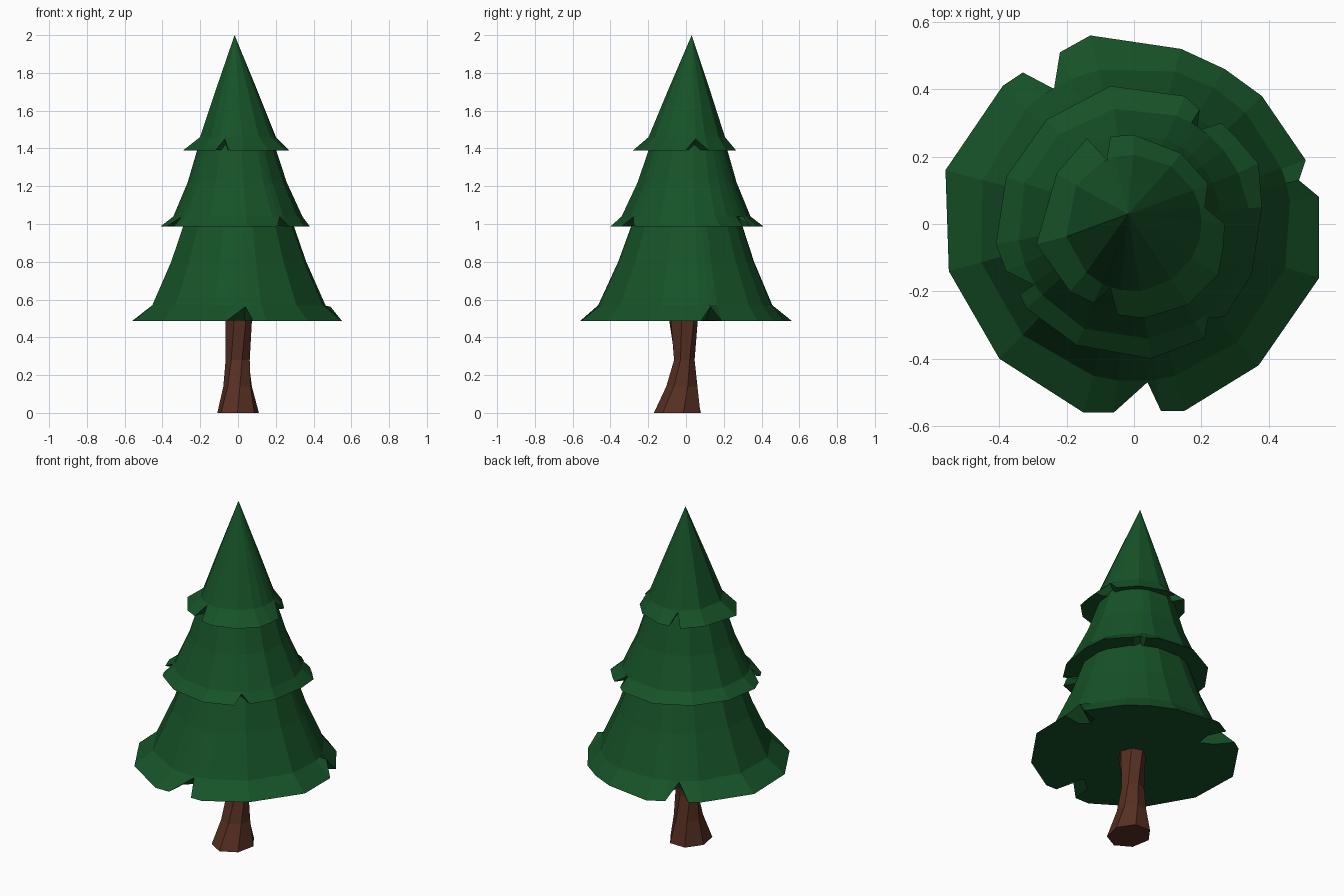
import bpy, bmesh, math

if "Cube" in bpy.data.objects:
    bpy.data.objects.remove(bpy.data.objects["Cube"])


def material(name, rgb):
    m = bpy.data.materials.new(name)
    m.diffuse_color = (*rgb, 1)
    m.use_nodes = True
    m.node_tree.nodes["Principled BSDF"].inputs["Base Color"].default_value = m.diffuse_color
    return m


GREEN = material("needles", (0.008, 0.085, 0.021))
BROWN = material("bark", (0.095, 0.029, 0.016))


def loft(name, rings, mat):
    """Skin matching rings of points, closing both ends."""
    bm = bmesh.new()
    loops = [[bm.verts.new(p) for p in r] for r in rings]
    n = len(loops[0])
    for a, b in zip(loops, loops[1:]):
        for i in range(n):
            j = (i + 1) % n
            bm.faces.new((a[i], a[j], b[j], b[i]))
    bm.faces.new(loops[0][::-1])
    bm.faces.new(loops[-1])
    bmesh.ops.remove_doubles(bm, verts=bm.verts, dist=0.0005)
    bmesh.ops.recalc_face_normals(bm, faces=bm.faces)
    me = bpy.data.meshes.new(name)
    bm.to_mesh(me)
    bm.free()
    me.materials.append(mat)
    ob = bpy.data.objects.new(name, me)
    bpy.context.collection.objects.link(ob)


def tier(name, rim, z, lift, upper, lean):
    """Skirt of branches: a third rim value of 1 marks a raised notch."""
    edge = [(p[0], p[1], z + (lift if len(p) > 2 else 0)) for p in rim]
    inner = [(p[0] * 0.8, p[1] * 0.8, z + 0.003) for p in rim]
    rings = [inner, edge]
    for r, h in upper:
        f = (h - z) / (upper[-1][1] - z)
        ring = []
        for p in rim:
            a = math.atan2(p[1], p[0])
            ring.append((r * math.cos(a) + lean[0] * f,
                         r * math.sin(a) + lean[1] * f, h))
        rings.append(ring)
    loft(name, rings, mat=GREEN)


# Three tiers, each from its notched rim outline and a radius/height profile
tier("bottom_branches", [
    (.55, .08), (.49, .13, 1), (.51, .19), (.38, .38), (.27, .46), (.14, .52),
    (-.13, .56), (-.22, .51), (-.235, .40, 1), (-.33, .45), (-.39, .41),
    (-.56, .16), (-.55, -.14), (-.40, -.40), (-.15, -.56), (-.06, -.56),
    (.04, -.47, 1), (.08, -.555), (.15, -.555), (.37, -.42), (.55, -.16)],
    .487, .075, [(.468, .57), (.365, .80), (.295, 1.0), (.22, 1.15)], (0, .01))

tier("middle_branches", [
    (.38, .05), (.37, .18), (.31, .25), (.26, .30), (.18, .275, 1), (.195, .34),
    (.15, .38), (-.07, .41), (-.26, .31), (-.38, .14), (-.41, -.06),
    (-.38, -.14), (-.30, -.18, 1), (-.34, -.21), (-.32, -.25), (-.17, -.36),
    (.05, -.40), (.21, -.34), (.22, -.28, 1), (.27, -.275), (.35, -.15)],
    .987, .05, [(.345, 1.04), (.265, 1.22), (.205, 1.41), (.14, 1.52)], (-.01, .015))

tier("top_branches", [
    (.27, 0), (.21, .05, 1), (.22, .12), (.14, .21), (0, .265), (-.07, .26),
    (-.08, .19, 1), (-.14, .255), (-.23, .15), (-.29, -.06), (-.19, -.20),
    (-.12, -.235), (-.07, -.19, 1), (-.05, -.27), (.03, -.28), (.16, -.24),
    (.25, -.15), (.265, -.07)],
    1.39, .06, [(.203, 1.46), (.118, 1.69), (0, 2.0)], (-.018, .03))

# Trunk: seven twisted sides, flared toward the front at the root
trunk = []
for z, cx, cy, rx, ry, twist in [
        (0, 0, -.04, .113, .13, .0), (.14, 0, -.02, .078, .085, .15),
        (.28, 0, -.01, .066, .056, .35), (.49, .002, -.015, .072, .078, .6),
        (.58, .002, -.015, .07, .075, .6)]:
    trunk.append([(cx + rx * math.cos(a + twist), cy + ry * math.sin(a + twist), z)
                  for a in (math.tau * i / 7 + .2 for i in range(7))])
loft("trunk", trunk, BROWN)
